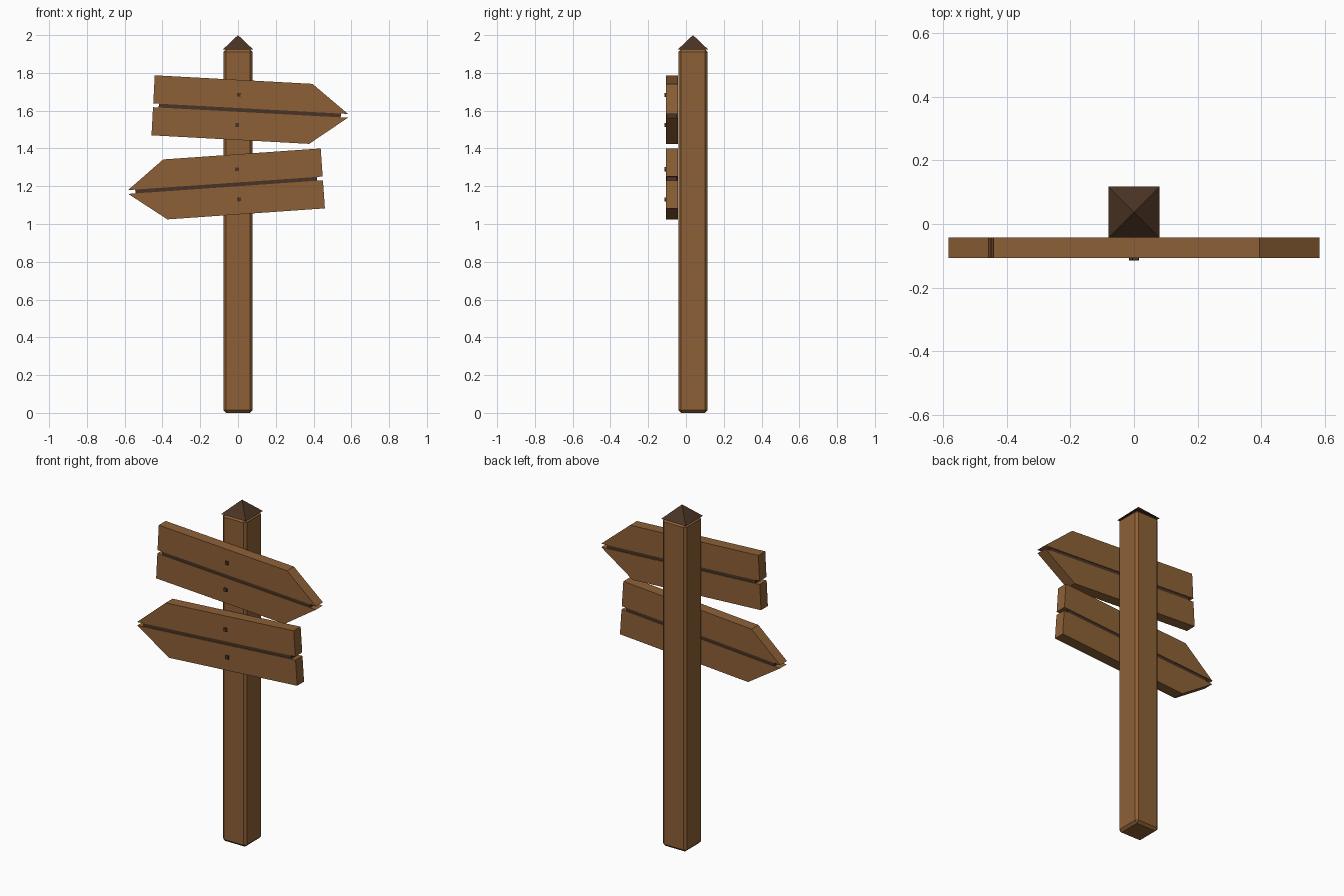
import bpy
import bmesh
from math import radians
from mathutils import Matrix

cube = bpy.data.objects.get("Cube")
if cube:
    bpy.data.objects.remove(cube)


def make_material(name, rgb):
    mat = bpy.data.materials.new(name)
    mat.use_nodes = True
    mat.diffuse_color = (*rgb, 1)
    mat.node_tree.nodes["Principled BSDF"].inputs["Base Color"].default_value = (*rgb, 1)
    return mat


WOOD = make_material("brown wood", (0.27, 0.118, 0.037))
DARK = make_material("dark brown wood", (0.07, 0.034, 0.018))

POST_Y = 0.037
BOARD_FRONT, BOARD_BACK = -0.107, -0.043


def add_object(name, bm, mat):
    bmesh.ops.recalc_face_normals(bm, faces=bm.faces[:])
    mesh = bpy.data.meshes.new(name)
    bm.to_mesh(mesh)
    bm.free()
    mesh.materials.append(mat)
    obj = bpy.data.objects.new(name, mesh)
    bpy.context.collection.objects.link(obj)
    return obj


def add_slab(name, outline, y0, y1, mat, matrix=Matrix()):
    """Extrude an x-z outline from y0 to y1."""
    bm = bmesh.new()
    face = bm.faces.new([bm.verts.new((x, y0, z)) for x, z in outline])
    ext = bmesh.ops.extrude_face_region(bm, geom=[face])
    verts = [v for v in ext["geom"] if isinstance(v, bmesh.types.BMVert)]
    bmesh.ops.translate(bm, verts=verts, vec=(0, y1 - y0, 0))
    bm.transform(matrix)
    return add_object(name, bm, mat)


def rectangle(x0, x1, z0, z1):
    return [(x0, z0), (x1, z0), (x1, z1), (x0, z1)]


# Square post with chamfered edges
post = add_slab("post", rectangle(-0.078, 0.078, 0, 1.925),
                POST_Y - 0.078, POST_Y + 0.078, WOOD)
bevel = post.modifiers.new("chamfer", 'BEVEL')
bevel.width = 0.014
bevel.segments = 1

# Pyramid cap
bm = bmesh.new()
bmesh.ops.create_cone(bm, cap_ends=True, segments=4, radius1=0.08 * 2 ** 0.5,
                      radius2=0, depth=0.076)
bm.transform(Matrix.Translation((0, POST_Y, 1.962)) @ Matrix.Rotation(radians(45), 4, 'Z'))
add_object("post_cap", bm, DARK)


# Arrow sign: two half-arrow planks, a dark strip in the gap, two nails
def add_sign(name, height, tilt, side):
    place = Matrix.Translation((0, 0, height)) @ Matrix.Rotation(radians(tilt), 4, 'Y')
    for part, up in (("upper", 1), ("lower", -1)):
        plank = [(-0.45, 0.01), (0.583, 0.01), (0.386, 0.159), (-0.45, 0.159)]
        add_slab(f"{name}_{part}_plank", [(x * side, z * up) for x, z in plank],
                 BOARD_FRONT, BOARD_BACK, WOOD, place)
        nail_z = 0.08 * up
        add_slab(f"{name}_{part}_nail",
                 rectangle(-0.01, 0.01, nail_z - 0.01, nail_z + 0.01),
                 BOARD_FRONT - 0.007, BOARD_FRONT + 0.01, DARK, place)
    strip = rectangle(-0.42, 0.545, -0.0105, 0.0105)
    add_slab(f"{name}_gap_strip", [(x * side, z) for x, z in strip],
             BOARD_FRONT + 0.004, BOARD_BACK - 0.004, DARK, place)


add_sign("upper_sign", 1.604, 3.1, 1)
add_sign("lower_sign", 1.21, -4, -1)
